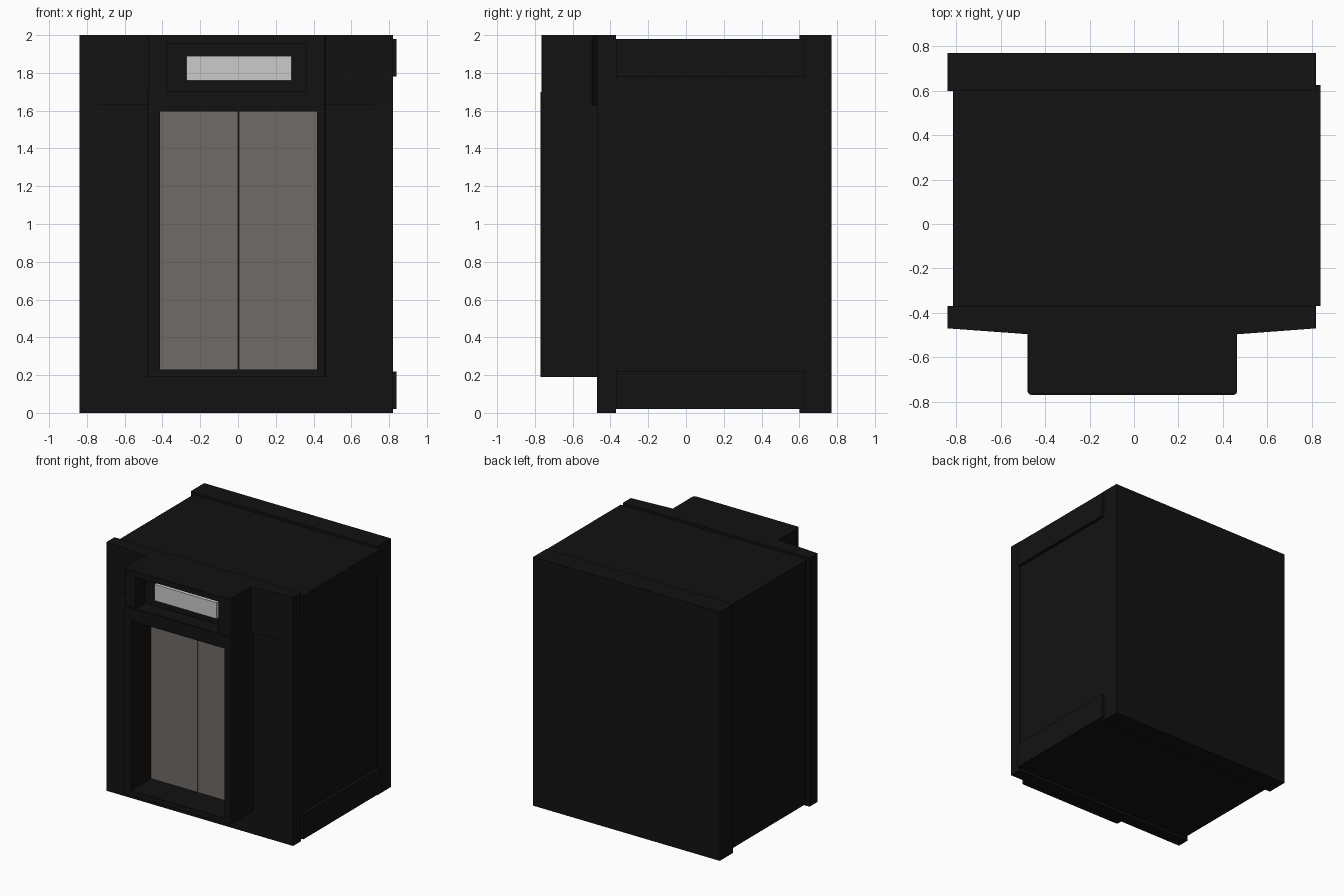
import bpy, bmesh

if "Cube" in bpy.data.objects:
    bpy.data.objects.remove(bpy.data.objects["Cube"])


def material(name, rgb):
    m = bpy.data.materials.new(name)
    m.diffuse_color = (*rgb, 1)
    m.use_nodes = True
    m.node_tree.nodes["Principled BSDF"].inputs["Base Color"].default_value = m.diffuse_color
    return m


BLACK = material("black_panel", (0.006, 0.006, 0.006))
STEEL = material("door_steel", (0.16, 0.145, 0.138))


def add_object(name, bm, mat):
    bmesh.ops.recalc_face_normals(bm, faces=bm.faces[:])
    me = bpy.data.meshes.new(name)
    bm.to_mesh(me)
    bm.free()
    ob = bpy.data.objects.new(name, me)
    bpy.context.collection.objects.link(ob)
    if mat:
        me.materials.append(mat)
    return ob


def box(name, x, y, z, mat=BLACK):
    return prism(name, [(x[0], y[0]), (x[1], y[0]), (x[1], y[1]), (x[0], y[1])], z, mat)


def prism(name, outline, z, mat=BLACK, round_y=None):
    """Extrude a plan outline; optionally round the upright edges at y = round_y."""
    bm = bmesh.new()
    f = bm.faces.new([bm.verts.new((x, y, z[0])) for x, y in outline])
    top = bmesh.ops.extrude_face_region(bm, geom=[f])["geom"]
    bmesh.ops.translate(bm, vec=(0, 0, z[1] - z[0]),
                        verts=[v for v in top if isinstance(v, bmesh.types.BMVert)])
    if round_y is not None:
        edges = [e for e in bm.edges
                 if all(abs(v.co.y - round_y) < 1e-4 for v in e.verts)
                 and abs(e.verts[0].co.z - e.verts[1].co.z) > 0.1]
        bmesh.ops.bevel(bm, geom=edges, offset=0.018, segments=3, profile=0.5, affect='EDGES')
    return add_object(name, bm, mat)


def cut(ob, cutter):
    mod = ob.modifiers.new("opening", 'BOOLEAN')
    mod.operation = 'DIFFERENCE'
    mod.solver = 'EXACT'
    mod.object = cutter
    bpy.context.view_layer.objects.active = ob
    bpy.ops.object.modifier_apply(modifier=mod.name)
    bpy.data.objects.remove(cutter)


# Cabin: recessed core between the front and back frames
box("cabin_core", (-0.815, 0.815), (-0.40, 0.63), (0.02, 1.98))
box("back_frame", (-0.84, 0.82), (0.60, 0.77), (0, 2))
box("front_frame", (-0.84, 0.82), (-0.47, -0.37), (0, 2))

# Rails along the right wall
for name, z in (("lower_side_rail", (0.02, 0.22)), ("upper_side_rail", (1.78, 1.98))):
    box(name, (0.80, 0.84), (-0.37, 0.625), z)

# Tapered fascia plates either side of the portal head
for name, xo, xi in (("left_fascia", -0.84, -0.47), ("right_fascia", 0.82, 0.46)):
    prism(name, [(xo, -0.46), (xo, -0.47), (xi, -0.497), (xi, -0.46)], (1.63, 2))

# Portal surround with a doorway opening
portal = prism("door_portal", [(-0.48, -0.77), (0.465, -0.77), (0.465, -0.46), (-0.48, -0.46)],
               (0.19, 1.70), BLACK, -0.77)
cut(portal, box("doorway_cutter", (-0.412, 0.417), (-0.9, -0.475), (0.23, 1.595)))

# Portal head with the display niche
head = prism("portal_head", [(-0.475, -0.765), (0.465, -0.765), (0.465, -0.46), (-0.475, -0.46)],
             (1.68, 2), BLACK, -0.765)
cut(head, box("niche_cutter", (-0.375, 0.363), (-0.9, -0.645), (1.702, 1.955)))

# Display plate in the niche
box("display", (-0.272, 0.282), (-0.675, -0.64), (1.76, 1.89), None)

# Pair of sliding doors meeting at the centre
for name, x in (("left_door", (-0.412, 0.0)), ("right_door", (0.004, 0.417))):
    box(name, x, (-0.515, -0.465), (0.23, 1.595), STEEL)
